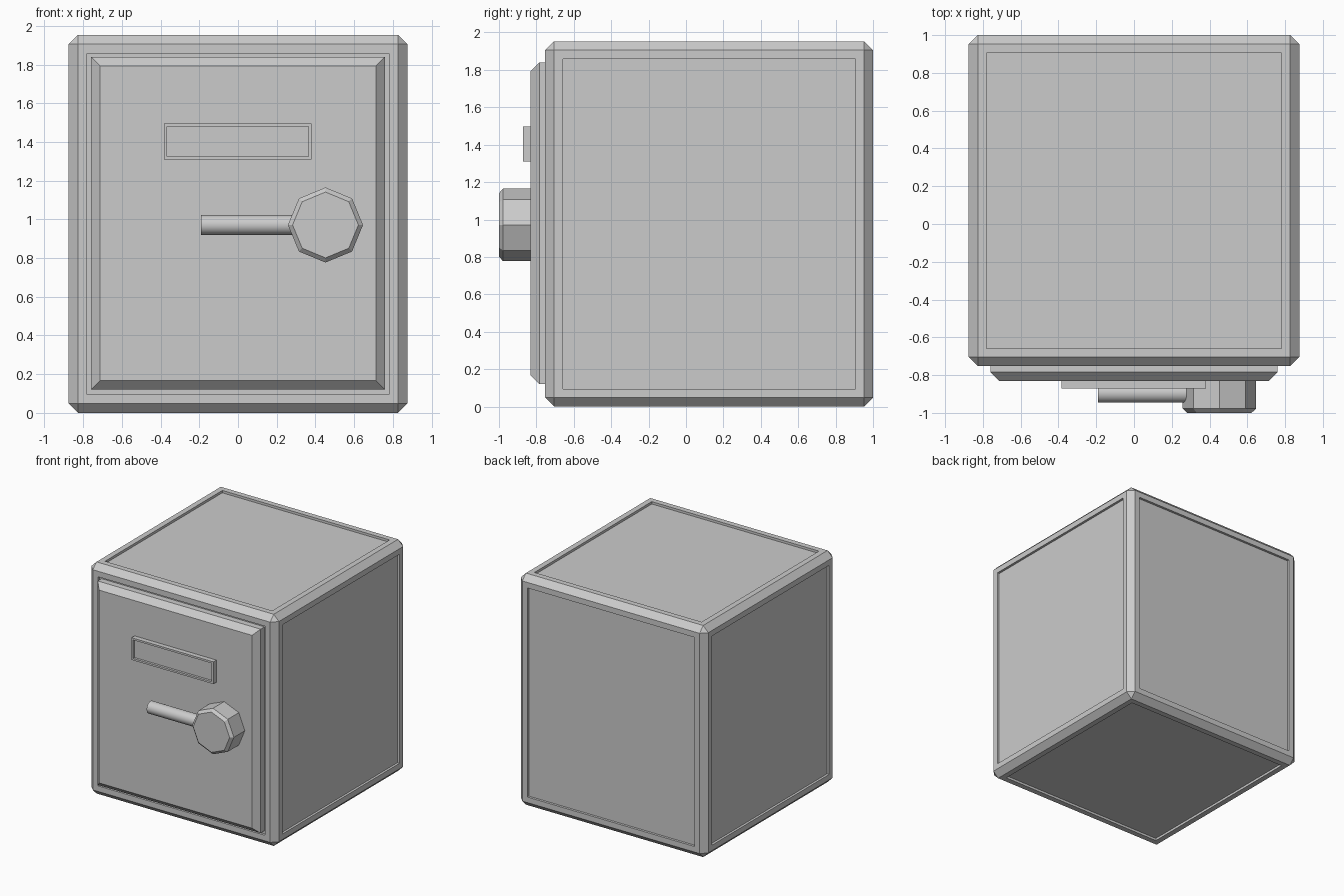
import bpy, bmesh, math
from mathutils import Matrix, Vector

if "Cube" in bpy.data.objects:
    bpy.data.objects.remove(bpy.data.objects["Cube"])


def finish(bm, name):
    bmesh.ops.recalc_face_normals(bm, faces=bm.faces)
    mesh = bpy.data.meshes.new(name)
    bm.to_mesh(mesh)
    bm.free()
    obj = bpy.data.objects.new(name, mesh)
    bpy.context.collection.objects.link(obj)
    return obj


def box(lo, hi):
    bm = bmesh.new()
    lo, hi = Vector(lo), Vector(hi)
    mat = Matrix.Translation((lo + hi) / 2) @ Matrix.Diagonal((*(hi - lo), 1))
    bmesh.ops.create_cube(bm, size=1, matrix=mat)
    bm.normal_update()
    return bm


def chamfer(bm, edges, width):
    bmesh.ops.bevel(bm, geom=edges, offset=width, offset_type='OFFSET',
                    segments=1, affect='EDGES', profile=0.5)
    bm.normal_update()


def recess(bm, faces, rim, depth):
    # rim inset, then a straight-walled drop
    bmesh.ops.inset_individual(bm, faces=faces, thickness=rim, use_even_offset=True)
    bm.normal_update()
    bmesh.ops.inset_individual(bm, faces=faces, thickness=0, depth=-depth)


def front_face(bm):
    return min(bm.faces, key=lambda f: f.calc_center_median().y)


# Body: chamfered box with a shallow recessed panel on every side
bm = box((-0.875, -0.753, 0), (0.875, 1.0, 1.953))
chamfer(bm, bm.edges[:], 0.048)
recess(bm, [f for f in bm.faces if f.calc_area() > 1], 0.047, 0.02)
finish(bm, "safe_body")

# Door: slab with a chamfered front rim
bm = box((-0.76, -0.831, 0.12), (0.76, -0.733, 1.84))
chamfer(bm, list(front_face(bm).edges), 0.047)
finish(bm, "door")

# Plate: thin framed panel on the door
bm = box((-0.383, -0.872, 1.309), (0.38, -0.831, 1.496))
recess(bm, [front_face(bm)], 0.016, 0.02)
finish(bm, "door_plate")

# Knob: octagonal block with a chamfered front
bm = bmesh.new()
rings = []
for y, r in ((-0.831, 0.194), (-0.978, 0.194), (-1.0, 0.17)):
    rings.append([bm.verts.new((0.452 + r * math.cos(i * math.pi / 4), y,
                                0.971 + r * math.sin(i * math.pi / 4)))
                  for i in range(8)])
for a, b in zip(rings, rings[1:]):
    for i in range(8):
        j = (i + 1) % 8
        bm.faces.new((a[i], a[j], b[j], b[i]))
bm.faces.new(rings[0])
bm.faces.new(rings[-1])
finish(bm, "knob")

# Handle: round bar running into the knob
bm = bmesh.new()
bmesh.ops.create_cone(bm, cap_ends=True, segments=32, radius1=0.051, radius2=0.051,
                      depth=0.59, matrix=Matrix.Translation((0.105, -0.895, 0.971))
                      @ Matrix.Rotation(math.pi / 2, 4, 'Y'))
handle = finish(bm, "handle")
bpy.context.view_layer.objects.active = handle
handle.select_set(True)
bpy.ops.object.shade_smooth_by_angle(angle=math.radians(30))
